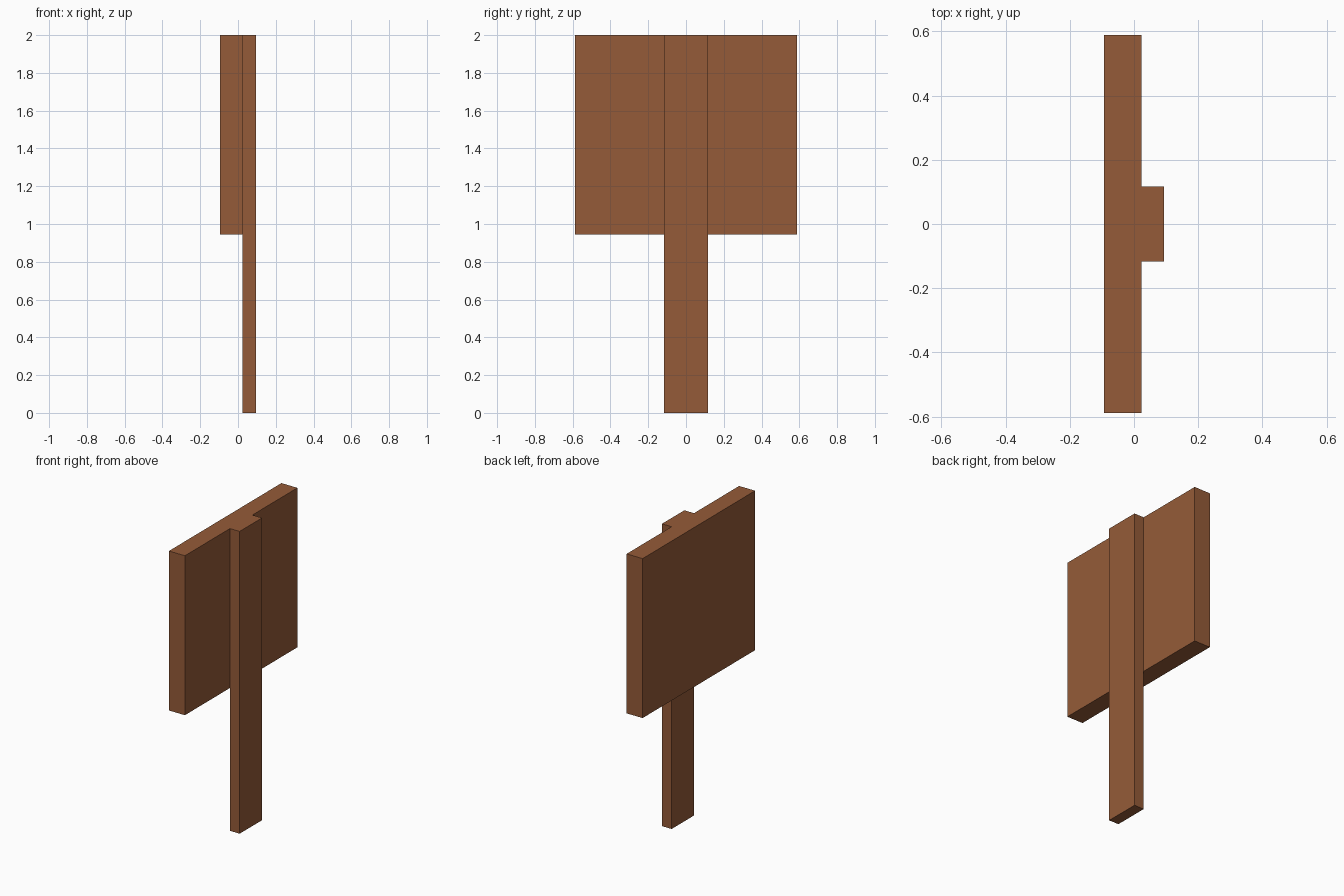
import bpy

default = bpy.data.objects.get("Cube")
if default:
    bpy.data.objects.remove(default, do_unlink=True)

# Brown wood
wood = bpy.data.materials.new("brown wood")
wood.use_nodes = True
colour = (0.30, 0.105, 0.04, 1)
wood.diffuse_color = colour
wood.node_tree.nodes["Principled BSDF"].inputs["Base Color"].default_value = colour


def box(name, low, high):
    """Flat-shaded box between two opposite corners."""
    centre = [(a + b) / 2 for a, b in zip(low, high)]
    bpy.ops.mesh.primitive_cube_add(size=1, location=centre)
    obj = bpy.context.object
    obj.name = name
    obj.scale = [b - a for a, b in zip(low, high)]
    bpy.ops.object.transform_apply(location=False, rotation=False, scale=True)
    obj.data.materials.append(wood)
    return obj


TOP = 2.0
JOINT = 0.023  # plane where the board meets the post

# Sign board, and the post fixed to its +x face
box("sign_board", (-0.094, -0.588, 0.945), (JOINT, 0.588, TOP))
box("sign_post", (JOINT, -0.117, 0), (0.094, 0.117, TOP))
